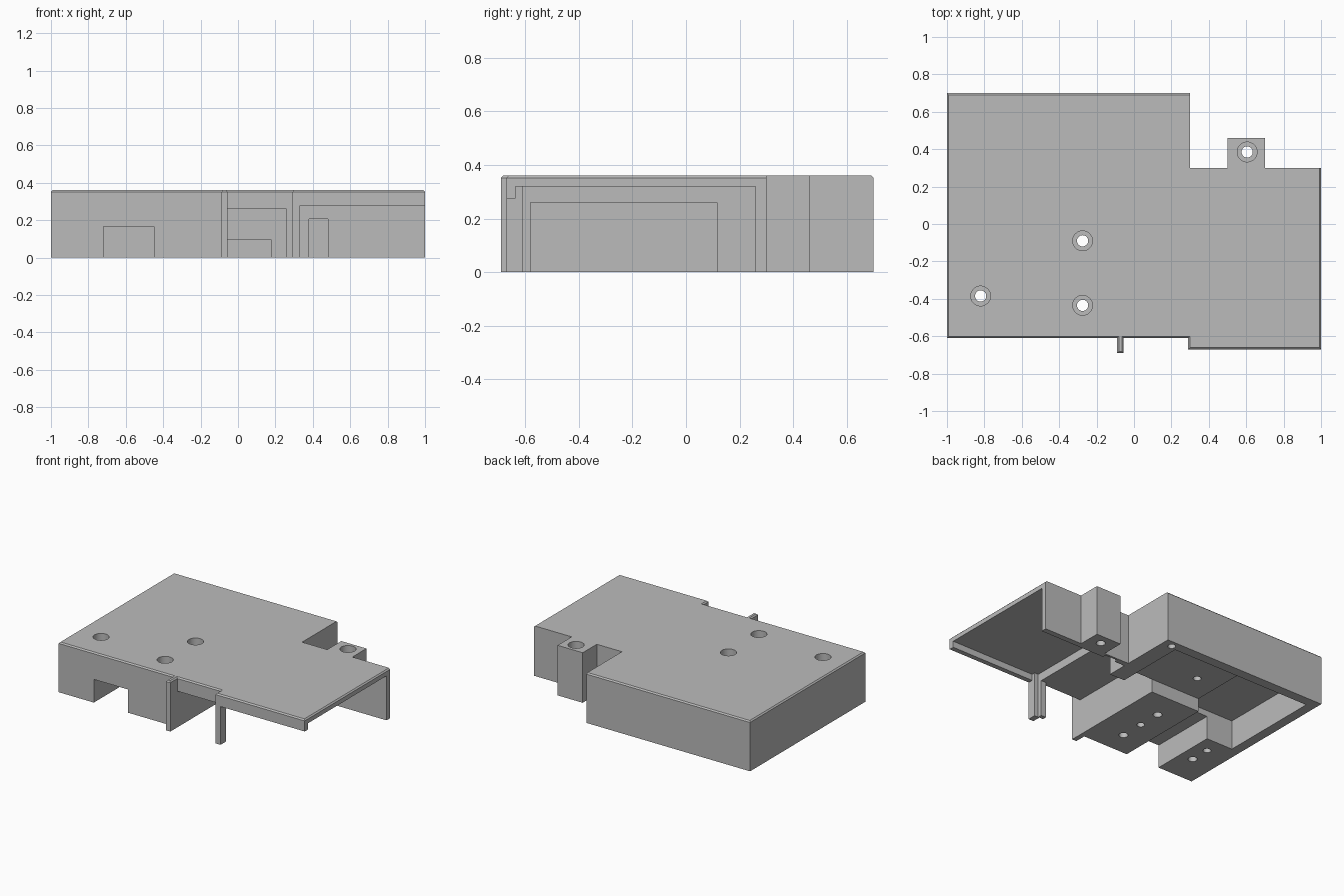
import bpy, bmesh
from mathutils import Matrix

if "Cube" in bpy.data.objects:
    bpy.data.objects.remove(bpy.data.objects["Cube"], do_unlink=True)

HEIGHT = 0.36

grey = bpy.data.materials.new("plain grey")
grey.use_nodes = True
colour = (0.5, 0.5, 0.5, 1)
grey.diffuse_color = colour
grey.node_tree.nodes["Principled BSDF"].inputs["Base Color"].default_value = colour


def make_object(name, bm):
    bmesh.ops.recalc_face_normals(bm, faces=bm.faces)
    mesh = bpy.data.meshes.new(name)
    bm.to_mesh(mesh)
    bm.free()
    mesh.materials.append(grey)
    obj = bpy.data.objects.new(name, mesh)
    bpy.context.collection.objects.link(obj)
    return obj


def box(name, x0, x1, y0, y1, z1, z0=-0.1):
    bm = bmesh.new()
    size = Matrix.Diagonal((x1 - x0, y1 - y0, z1 - z0, 1))
    centre = Matrix.Translation(((x0 + x1) / 2, (y0 + y1) / 2, (z0 + z1) / 2))
    bmesh.ops.create_cube(bm, size=1, matrix=centre @ size)
    return make_object(name, bm)


def drill(name, x, y, radius, z0, z1):
    bm = bmesh.new()
    bmesh.ops.create_cone(bm, cap_ends=True, segments=32, radius1=radius,
                          radius2=radius, depth=z1 - z0,
                          matrix=Matrix.Translation((x, y, (z0 + z1) / 2)))
    return make_object(name, bm)


def cut(target, cutter):
    cutter.hide_render = True
    mod = target.modifiers.new(cutter.name, "BOOLEAN")
    mod.operation = "DIFFERENCE"
    mod.solver = "EXACT"
    mod.object = cutter
    bpy.context.view_layer.objects.active = target
    bpy.ops.object.modifier_apply(modifier=mod.name)
    bpy.data.objects.remove(cutter, do_unlink=True)


# Solid housing from its plan outline, with a fine chamfer round the lid
outline = [(-1, -0.61), (-0.09, -0.61), (-0.09, -0.69), (-0.055, -0.69),
           (-0.055, -0.61), (0.29, -0.61), (0.29, -0.67), (1, -0.67),
           (1, 0.3), (0.7, 0.3), (0.7, 0.46), (0.5, 0.46), (0.5, 0.3),
           (0.3, 0.3), (0.3, 0.7), (-1, 0.7)]
bm = bmesh.new()
base = bm.faces.new([bm.verts.new((x, y, 0)) for x, y in outline])
side = bmesh.ops.extrude_face_region(bm, geom=[base])["geom"]
bmesh.ops.translate(bm, vec=(0, 0, HEIGHT),
                    verts=[v for v in side if isinstance(v, bmesh.types.BMVert)])
bmesh.ops.recalc_face_normals(bm, faces=bm.faces)
rim = []
for e in bm.edges:
    mid = (e.verts[0].co + e.verts[1].co) / 2
    if mid.z > HEIGHT - 0.01 and not (mid.x > 0.29 and mid.y > 0.29):
        rim.append(e)
bmesh.ops.bevel(bm, geom=rim, offset=0.009, segments=1, affect="EDGES")
housing = make_object("housing", bm)

# Hollow bays and openings, all open at the underside
bays = [
    ("right_bay", 0.3, 1.1, -0.61, 0.26, 0.32),
    ("right_bay_front", 0.33, 1.1, -0.635, -0.6, 0.32),
    ("right_front_opening", 0.33, 1.1, -0.8, -0.62, 0.275),
    ("middle_bay", -0.055, 0.31, -0.58, 0.115, 0.26),
    ("middle_front_opening", -0.055, 0.26, -0.8, -0.57, 0.26),
    ("back_bay", -0.46, 0.18, 0.115, 0.63, 0.095),
    ("back_bay_mouth", -0.055, 0.18, 0.1, 0.13, 0.095),
    ("left_bay", -0.93, -0.45, -0.12, 0.63, 0.21),
    ("cable_channel", -0.72, -0.45, -0.8, -0.1, 0.167),
    ("wall_pocket", 0.38, 0.48, 0.2, 0.285, 0.205),
]
for name, *limits in bays:
    cut(housing, box(name, *limits))

# Counterbored through holes for the mounting screws
for x, y in [(-0.82, -0.385), (-0.275, -0.09), (-0.275, -0.435), (0.605, 0.385)]:
    cut(housing, drill("screw_hole", x, y, 0.03, -0.1, 0.5))
    cut(housing, drill("counterbore", x, y, 0.053, 0.15, 0.5))

# Blind holes in the underside
for x, y, top in [(-0.82, -0.24, 0.1), (-0.275, -0.26, 0.1),
                  (0.226, 0.65, 0.1), (-0.275, 0.31, 0.2)]:
    cut(housing, drill("blind_hole", x, y, 0.026, -0.1, top))

# Smooth bores, crisp corners
bpy.ops.object.select_all(action="DESELECT")
housing.select_set(True)
bpy.context.view_layer.objects.active = housing
bpy.ops.object.shade_smooth_by_angle()
